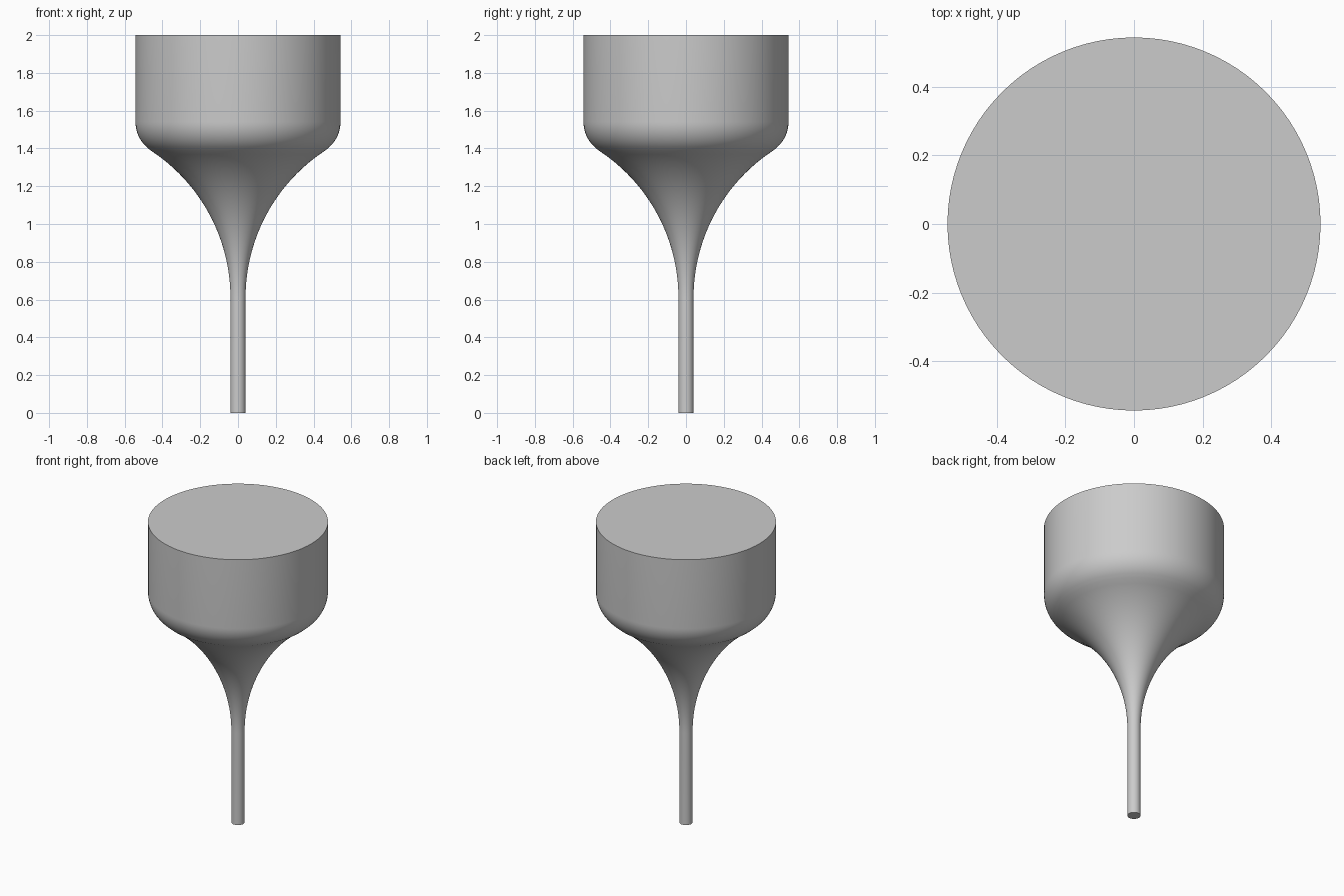
import bpy
import bmesh
from math import sin, cos, radians

cube = bpy.data.objects.get("Cube")
if cube:
    bpy.data.objects.remove(cube, do_unlink=True)

SEGMENTS = 96
STEM_R, BODY_R, HEIGHT = 0.04, 0.543, 2.0
FLARE_R, FILLET_R = 0.93, 0.18   # radii of the two tangent arcs
SWEEP = radians(57)
FLARE_Z = 0.61                   # where the stem begins to flare

# Grey material
grey = bpy.data.materials.new("plain grey")
grey.use_nodes = True
colour = (0.6, 0.6, 0.6, 1)
grey.diffuse_color = colour
grey.node_tree.nodes["Principled BSDF"].inputs["Base Color"].default_value = colour

# Profile: straight stem, concave flare, convex shoulder, straight body
profile = [(STEM_R, 0)]
steps = 24
for i in range(steps + 1):
    a = SWEEP * i / steps
    profile.append((STEM_R + FLARE_R * (1 - cos(a)), FLARE_Z + FLARE_R * sin(a)))
shoulder_z = FLARE_Z + (FLARE_R + FILLET_R) * sin(SWEEP)
steps = 12
for i in range(1, steps + 1):
    a = SWEEP * (1 - i / steps)
    profile.append((BODY_R - FILLET_R * (1 - cos(a)), shoulder_z - FILLET_R * sin(a)))
profile.append((BODY_R, HEIGHT))

# Revolve the profile and cap both ends
bm = bmesh.new()
rings = []
for r, z in profile:
    rings.append([bm.verts.new((r * cos(radians(360 * k / SEGMENTS)),
                                r * sin(radians(360 * k / SEGMENTS)), z))
                  for k in range(SEGMENTS)])
for low, high in zip(rings, rings[1:]):
    for k in range(SEGMENTS):
        n = (k + 1) % SEGMENTS
        bm.faces.new((low[k], low[n], high[n], high[k]))
bm.faces.new(rings[0][::-1])
bm.faces.new(rings[-1])
mesh = bpy.data.meshes.new("flared_body")
bm.to_mesh(mesh)
bm.free()
mesh.materials.append(grey)

body = bpy.data.objects.new("flared_body", mesh)
bpy.context.collection.objects.link(body)
bpy.ops.object.select_all(action='DESELECT')
body.select_set(True)
bpy.context.view_layer.objects.active = body
bpy.ops.object.shade_smooth_by_angle(angle=radians(35))
